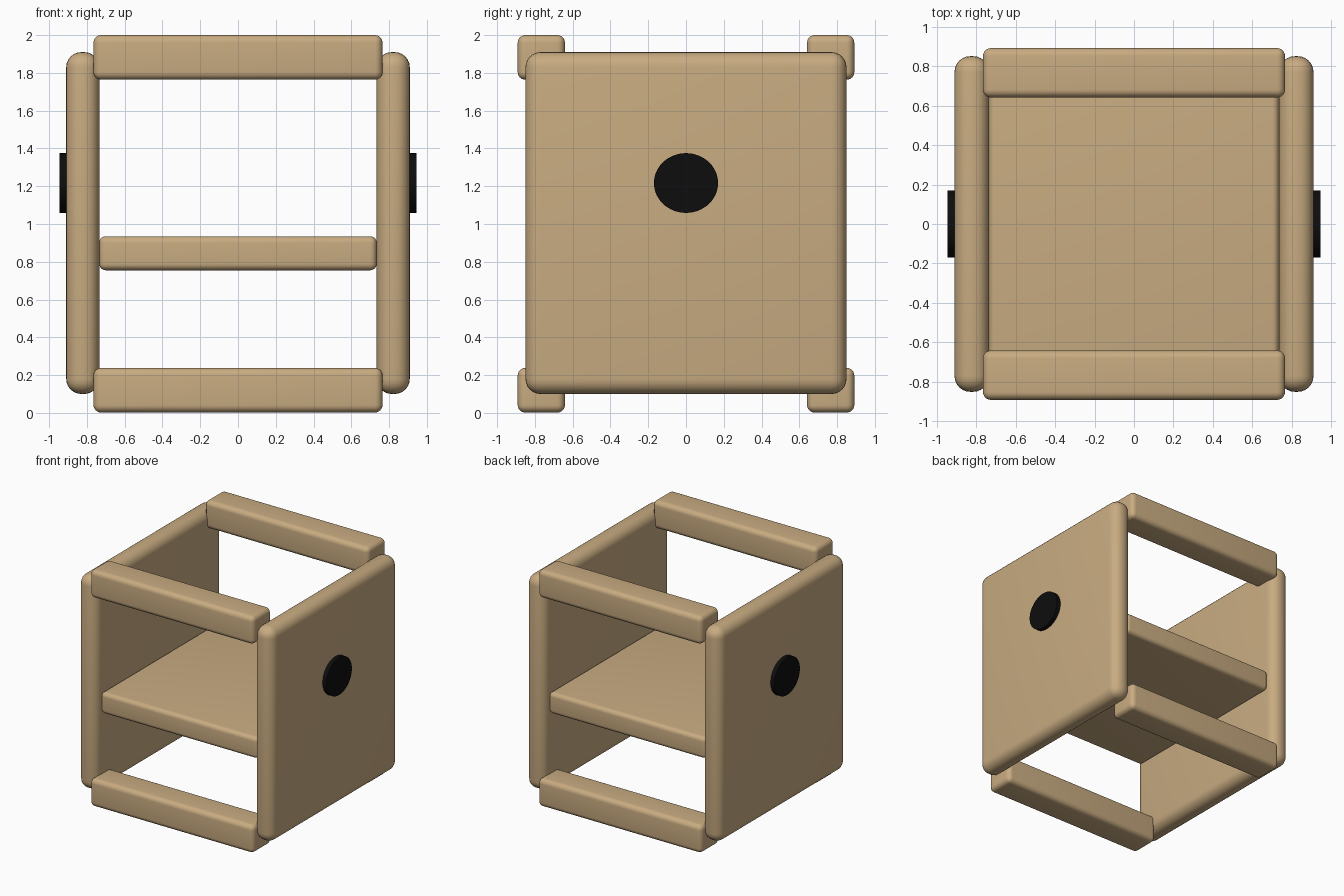
import bpy
import math

cube = bpy.data.objects.get("Cube")
if cube:
    bpy.data.objects.remove(cube, do_unlink=True)


def make_material(name, colour):
    mat = bpy.data.materials.new(name)
    mat.use_nodes = True
    mat.diffuse_color = colour
    mat.node_tree.nodes["Principled BSDF"].inputs["Base Color"].default_value = colour
    return mat


wood = make_material("light wood", (0.58, 0.41, 0.22, 1))
black = make_material("black", (0.004, 0.004, 0.004, 1))


def finish(name, mat):
    obj = bpy.context.object
    obj.name = name
    obj.data.materials.append(mat)
    bpy.ops.object.transform_apply(location=False, rotation=True, scale=True)
    return obj


def rounded_board(name, centre, size, radius):
    bpy.ops.mesh.primitive_cube_add(size=1, location=centre)
    bpy.context.object.scale = size
    obj = finish(name, wood)
    bevel = obj.modifiers.new("rounded edges", "BEVEL")
    bevel.width = radius
    bevel.segments = 6
    bpy.ops.object.modifier_apply(modifier=bevel.name)
    bpy.ops.object.shade_smooth_by_angle(angle=math.radians(35))


# Side panels, each with a round black disc on its outer face
for side, label in ((1, "left"), (-1, "right")):
    rounded_board(label + "_panel", (side * 0.822, 0, 1.005), (0.175, 1.70, 1.81), 0.08)
    bpy.ops.mesh.primitive_cylinder_add(
        vertices=64, radius=1, depth=1, location=(side * 0.92, 0, 1.217),
        rotation=(0, math.pi / 2, 0))
    bpy.context.object.scale = (0.158, 0.17, 0.05)
    finish(label + "_disc", black)
    bpy.ops.object.shade_smooth_by_angle(angle=math.radians(35))

# Four cross rails
for z, level in ((0.12, "lower"), (1.882, "upper")):
    for y, place in ((-0.766, "front"), (0.766, "back")):
        rounded_board(f"{level}_{place}_rail", (0, y, z), (1.53, 0.25, 0.236), 0.04)

# Shelf between the panels
rounded_board("shelf", (0, 0, 0.845), (1.47, 1.58, 0.18), 0.035)
